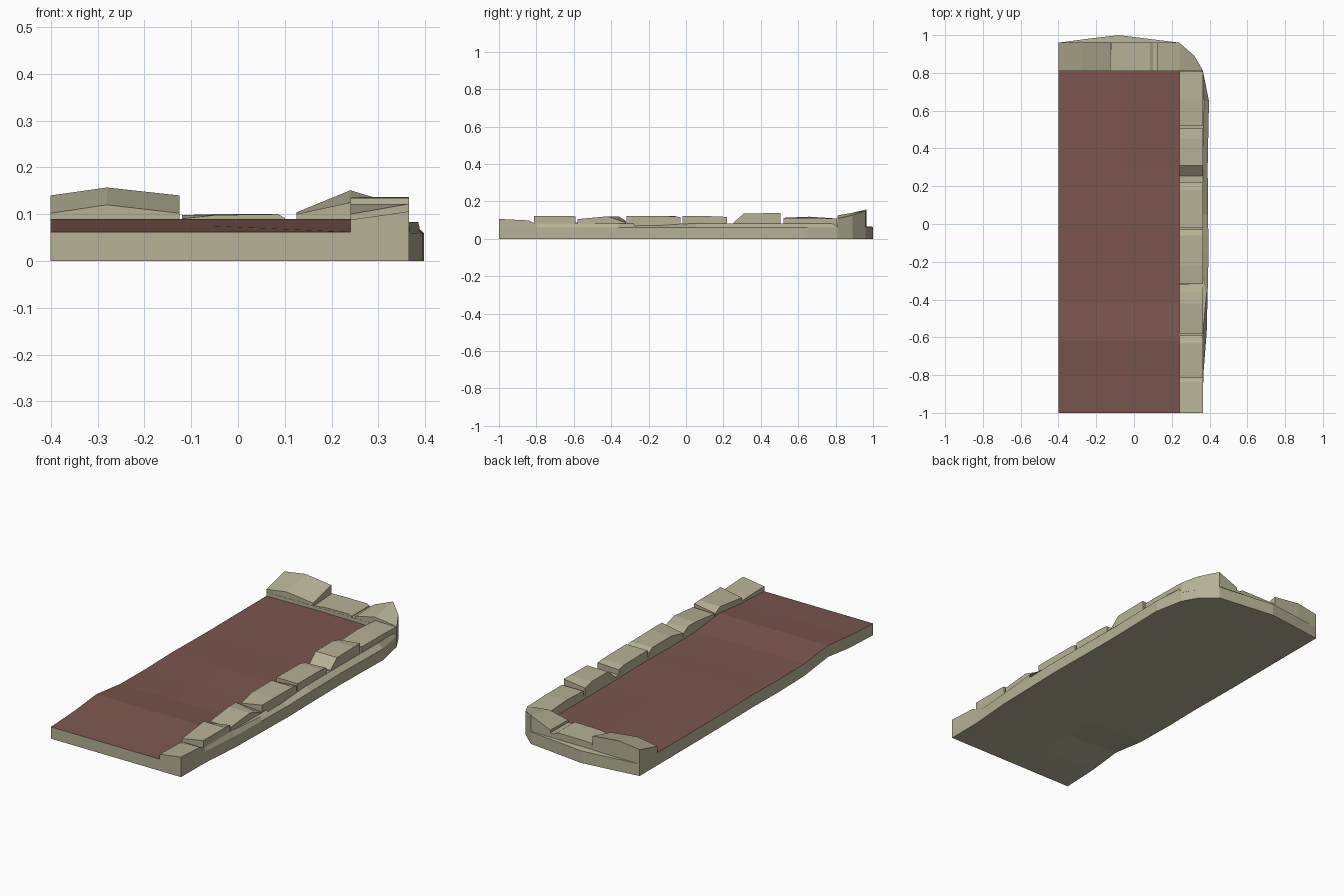
import bpy, bmesh


def material(name, rgb):
    m = bpy.data.materials.new(name)
    m.diffuse_color = (*rgb, 1)
    return m


STONE = material("pale stone", (0.47, 0.44, 0.305))
PAVING = material("dull red paving", (0.20, 0.092, 0.076))


def loft(name, sections):
    """Join equal-length closed sections into a capped solid."""
    bm = bmesh.new()
    rings = [[bm.verts.new(p) for p in s] for s in sections]
    n = len(rings[0])
    for a, b in zip(rings, rings[1:]):
        for i in range(n):
            bm.faces.new((a[i], a[(i + 1) % n], b[(i + 1) % n], b[i]))
    bm.faces.new(rings[0])
    bm.faces.new(rings[-1])
    bmesh.ops.recalc_face_normals(bm, faces=bm.faces[:])
    me = bpy.data.meshes.new(name)
    bm.to_mesh(me)
    bm.free()
    ob = bpy.data.objects.new(name, me)
    bpy.context.collection.objects.link(ob)
    me.materials.append(STONE)
    return ob


# Paved slab: (y, top height, lift of the left underside)
rows = [(-1, .062, 0), (-.8, .072, .008), (-.62, .09, .029), (-.42, .068, .004),
        (-.2, .066, 0), (0, .07, .003), (.3, .066, 0), (.81, .067, 0)]
slab = loft("paved_slab", [
    [(-.4, y, b), (-.08, y, b * .5), (.24, y, 0), (.24, y, t),
     (-.08, y, t + (.004 if y > -.9 and t < .08 else 0)), (-.4, y, t)] for y, t, b in rows])
slab.data.materials.append(PAVING)
for f in slab.data.polygons:
    if f.normal.z > .7:
        f.material_index = 1

# Kerb foundation along the right: (y, outer x at mid height, outer x at top)
side = [(-1, .365, .365), (-.8, .367, .365), (-.57, .385, .365), (-.36, .39, .385),
        (-.15, .395, .33), (.05, .392, .365), (.3, .39, .365), (.65, .397, .37), (.81, .365, .36)]
loft("side_kerb_base", [
    [(.24, y, 0), (m, y, 0), (m, y, .06), (o, y, .083), (.24, y, .083)] for y, m, o in side])

# Kerb foundation across the back: (x, rear y of lower course, rear y of upper course)
back = [(-.4, .96, .96), (-.25, .98, .96), (-.08, 1, .96), (.08, .98, .96),
        (.24, .96, .96), (.32, .89, .89), (.365, .81, .811)]
loft("back_kerb_base", [
    [(x, .809, 0), (x, m, 0), (x, m, .064), (x, u, .066), (x, u, .088), (x, .809, .088)]
    for x, m, u in back])

# Side kerb stones: rows of (y, inner height, outer height)
stones = [
    [(-1, .088, .106), (-.84, .085, .098), (-.815, .083, .085)],
    [(-.812, .10, .122), (-.63, .122, .122), (-.59, .10, .12)],
    [(-.58, .102, .105), (-.42, .12, .12), (-.36, .12, .10), (-.32, .095, .086)],
    [(-.318, .10, .122), (-.22, .122, .122), (-.06, .122, .12), (-.03, .105, .115)],
    [(-.02, .122, .122), (.18, .12, .12), (.22, .11, .115)],
    [(.255, .088, .088), (.31, .135, .135), (.45, .136, .137), (.505, .122, .137)],
    [(.52, .112, .112), (.66, .118, .112), (.808, .108, .108)],
]
for i, st in enumerate(stones):
    loft(f"side_kerb_stone_{i + 1}", [
        [(.24, y, .05), (.365, y, .05), (.365, y, o), (.24, y, a)] for y, a, o in st])


# Back kerb stones: rows of (x, front height, rear height, rear y)
def back_stone(name, pts):
    loft(name, [[(x, .81, .05), (x, r, .05), (x, r, zr), (x, .81, zf)] for x, zf, zr, r in pts])


back_stone("back_left_stone", [(-.4, .102, .14, .96), (-.28, .12, .157, .965), (-.125, .102, .14, .962)])
back_stone("back_middle_stone", [(-.12, .09, .098, .96), (-.05, .098, .10, .96), (.085, .10, .10, .96), (.10, .092, .092, .96)])
back_stone("back_corner_stone", [(.125, .10, .104, .96), (.24, .125, .151, .96), (.32, .115, .127, .89), (.365, .108, .108, .812)])
